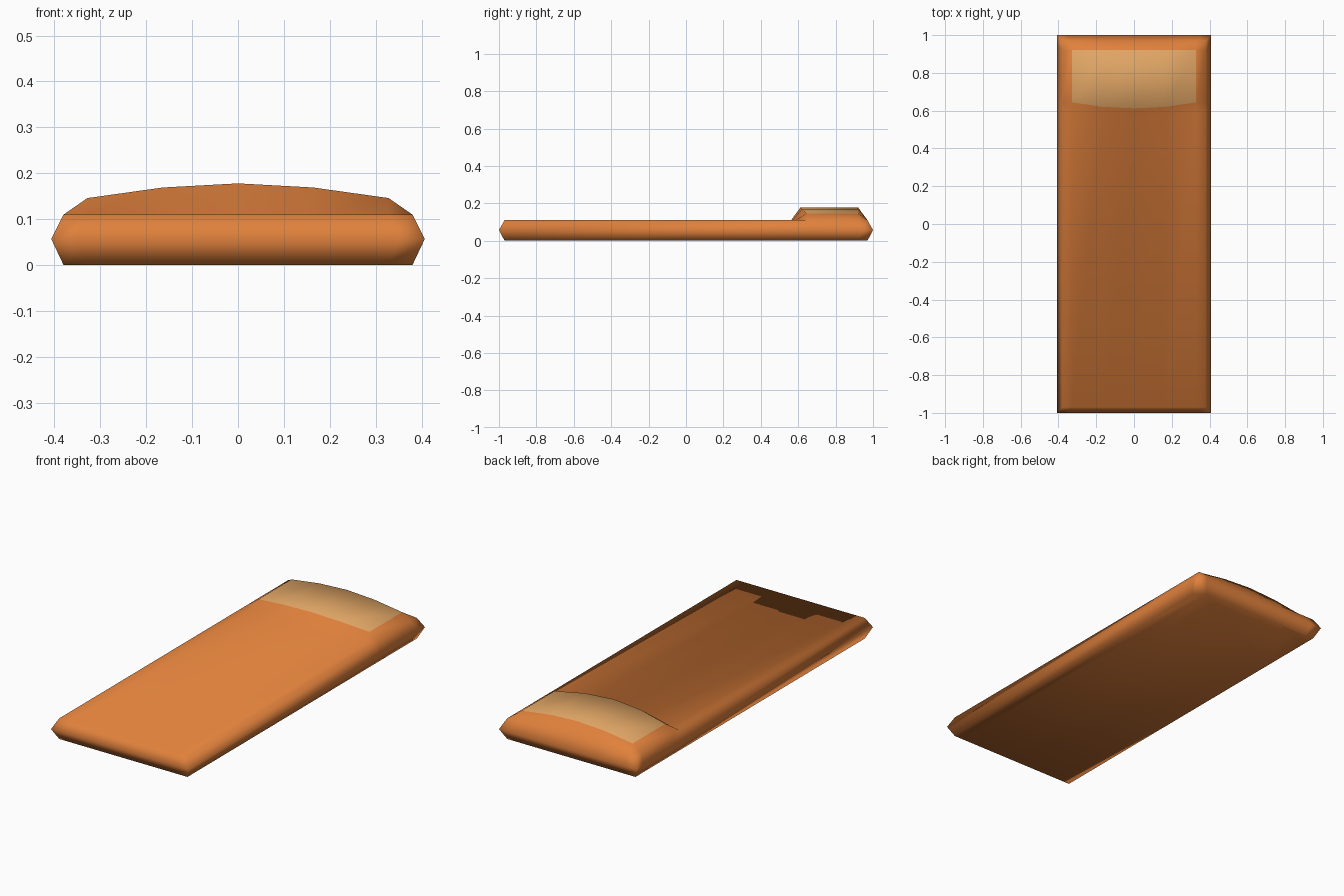
import bpy, bmesh

if "Cube" in bpy.data.objects:
    bpy.data.objects.remove(bpy.data.objects["Cube"])


def material(name, colour):
    m = bpy.data.materials.new(name)
    m.diffuse_color = (*colour, 1)
    m.use_nodes = True
    m.node_tree.nodes["Principled BSDF"].inputs["Base Color"].default_value = m.diffuse_color
    return m


# Columns across the mat: x, pillow height, pillow foot y, pillow front lip y
half = [(0.0, 0.178, 0.562, 0.612),
        (0.164, 0.169, 0.57, 0.62),
        (0.328, 0.146, 0.588, 0.644),
        (0.38, 0.11, 0.60, 0.644)]
columns = [(-x, z, a, b) for x, z, a, b in reversed(half[1:])] + half
BASE = 0.11

bm = bmesh.new()

# Top skin: flat mat, then raised pillow, then slope to the head end
grid = []
for x, z, foot, lip in columns:
    points = [(-0.97, BASE), (foot, BASE), (lip, z), (0.92, z), (0.97, BASE)]
    grid.append([bm.verts.new((x, y, h)) for y, h in points])
for i in range(len(grid) - 1):
    for j in range(4):
        f = bm.faces.new((grid[i][j], grid[i + 1][j],
                          grid[i + 1][j + 1], grid[i][j + 1]))
        # Pale panel covers the pillow top
        f.material_index = 1 if j == 2 and 0 < i < len(grid) - 2 else 0

# Bulging sides: extrude the rim out to the middle, then in to the floor
rim = [e for e in bm.edges if e.is_boundary]
for sx, sy, z in ((0.407 / 0.38, 1 / 0.97, 0.057), (0.38 / 0.407, 0.97, 0.0)):
    new = bmesh.ops.extrude_edge_only(bm, edges=rim)["geom"]
    for v in (g for g in new if isinstance(g, bmesh.types.BMVert)):
        v.co = (v.co.x * sx, v.co.y * sy, z)
    rim = [g for g in new if isinstance(g, bmesh.types.BMEdge) and g.is_boundary]

# Underside
bmesh.ops.contextual_create(bm, geom=rim)
for f in bm.faces:
    f.smooth = True
    if f.calc_center_median().z < BASE - 0.001:
        f.material_index = 0
bmesh.ops.recalc_face_normals(bm, faces=bm.faces)

mesh = bpy.data.meshes.new("padded_mat")
bm.to_mesh(mesh)
bm.free()
mesh.materials.append(material("orange fabric", (0.75, 0.22, 0.045)))
mesh.materials.append(material("tan panel", (0.75, 0.38, 0.13)))
bpy.context.collection.objects.link(bpy.data.objects.new("padded_mat", mesh))
